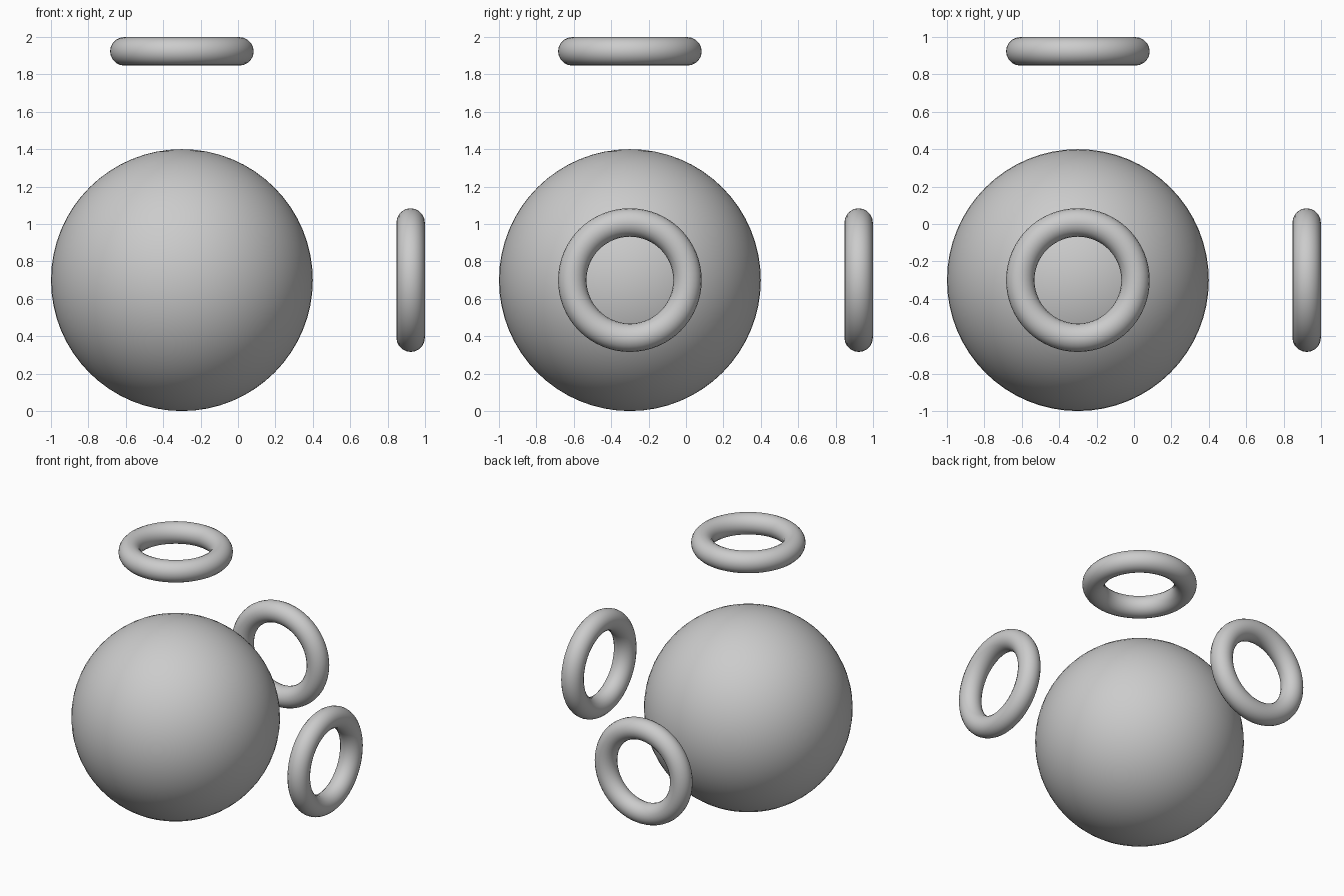
import bpy
from math import pi

if "Cube" in bpy.data.objects:
    bpy.data.objects.remove(bpy.data.objects["Cube"])

CENTRE = (-0.3, -0.3, 0.7)
RING_OFFSET = 1.223


def finish(name):
    obj = bpy.context.object
    obj.name = name
    bpy.ops.object.shade_smooth()
    return obj


# Central ball
bpy.ops.mesh.primitive_uv_sphere_add(segments=64, ring_count=32, radius=0.7, location=CENTRE)
finish("ball")

# One floating ring along each positive axis, its hole facing the ball
rings = [
    ("right_ring", 0, (0, pi / 2, 0)),
    ("back_ring", 1, (pi / 2, 0, 0)),
    ("top_ring", 2, (0, 0, 0)),
]
for name, axis, rotation in rings:
    location = list(CENTRE)
    location[axis] += RING_OFFSET
    bpy.ops.mesh.primitive_torus_add(
        major_segments=64, minor_segments=20,
        major_radius=0.308, minor_radius=0.076,
        location=location, rotation=rotation)
    finish(name)
